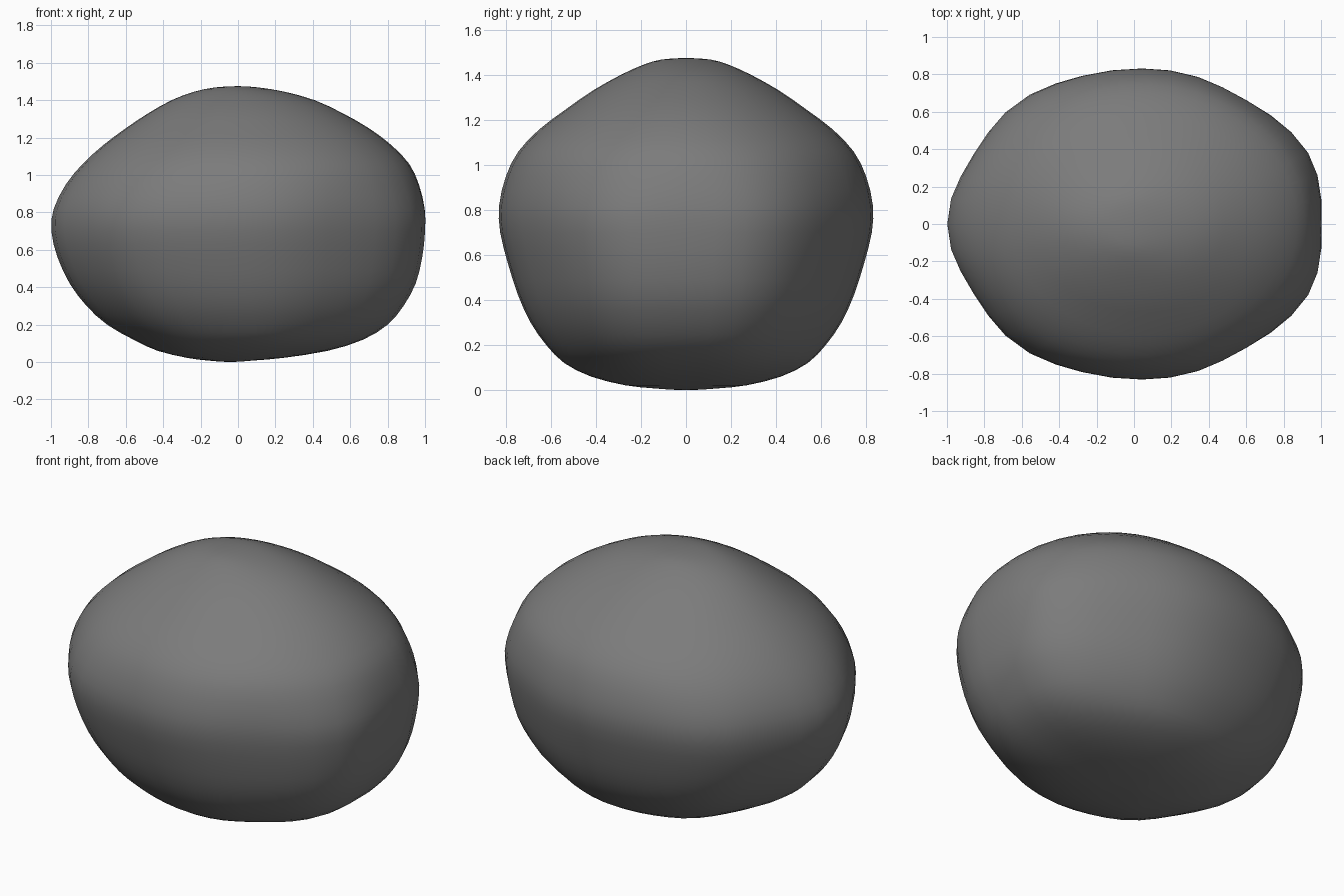
import bpy, bmesh, math

if "Cube" in bpy.data.objects:
    bpy.data.objects.remove(bpy.data.objects["Cube"])

# Height levels of the boulder: z, left x, right x, half depth
LEVELS = [
    (0.0, -.04, -.04, 0), (.008, -.16, .08, .14), (.022, -.27, .24, .27),
    (.06, -.43, .48, .42), (.12, -.56, .67, .54), (.20, -.70, .80, .62),
    (.30, -.81, .885, .69), (.42, -.90, .95, .745), (.56, -.965, .985, .79),
    (.70, -.998, 1.0, .825), (.82, -.985, .998, .83), (.95, -.92, .967, .80),
    (1.06, -.83, .915, .745), (1.16, -.72, .82, .65), (1.25, -.60, .70, .53),
    (1.33, -.48, .56, .415), (1.40, -.355, .41, .29), (1.445, -.235, .25, .19),
    (1.468, -.125, .11, .11), (1.475, 0, 0, 0)]

# Half of the plan outline, from the right end round to the left end
PLAN = [(1, 0), (1, .13), (.98, .26), (.93, .38), (.84, .49), (.73, .58),
        (.60, .66), (.47, .73), (.34, .785), (.19, .82), (.04, .83),
        (-.12, .82), (-.28, .79), (-.42, .75), (-.56, .69), (-.69, .595),
        (-.78, .49), (-.86, .37), (-.93, .25), (-.98, .135), (-1, 0)]
half = [(x, y / .83) for x, y in PLAN]
plan = half + [(x, -y) for x, y in half[-2:0:-1]]


def spline(a, b, c, d, t):
    return tuple(.5 * (2 * q + (r - p) * t + (2 * p - 5 * q + 4 * r - s) * t * t
                       + (3 * q - p - 3 * r + s) * t ** 3)
                 for p, q, r, s in zip(a, b, c, d))


def over_pole(level):
    z, l, r, w = level
    return (z, r, l, -w)


# Smooth the levels into finer rings
STEPS = 2
padded = [over_pole(LEVELS[1])] + LEVELS + [over_pole(LEVELS[-2])]
rings = [spline(*padded[i:i + 4], k / STEPS)
         for i in range(len(LEVELS) - 1) for k in range(STEPS)][1:]

bm = bmesh.new()
loops = []
for z, l, r, w in rings:
    # plan outline low down, rounder towards the top
    round_mix = min(1, max(0, (z - .75) / .4))
    loop = []
    for px, py in plan:
        n = math.hypot(px, py)
        k = 1 + (1 / n - 1) * round_mix
        loop.append(bm.verts.new(((l + r) / 2 + (r - l) / 2 * px * k, w * py * k, z)))
    loops.append(loop)

count = len(plan)
for a, b in zip(loops, loops[1:]):
    for i in range(count):
        j = (i + 1) % count
        bm.faces.new((a[i], a[j], b[j], b[i]))
for loop, level in ((loops[0], LEVELS[0]), (loops[-1], LEVELS[-1])):
    pole = bm.verts.new((level[1], 0, level[0]))
    for i in range(count):
        bm.faces.new((loop[i], loop[(i + 1) % count], pole))
bmesh.ops.recalc_face_normals(bm, faces=bm.faces)
for f in bm.faces:
    f.smooth = True

# Boulder object in one plain grey
mesh = bpy.data.meshes.new("boulder")
bm.to_mesh(mesh)
bm.free()
grey = bpy.data.materials.new("stone grey")
grey.diffuse_color = (.2, .2, .2, 1)
grey.use_nodes = True
grey.node_tree.nodes["Principled BSDF"].inputs["Base Color"].default_value = grey.diffuse_color
mesh.materials.append(grey)
boulder = bpy.data.objects.new("boulder", mesh)
bpy.context.collection.objects.link(boulder)
